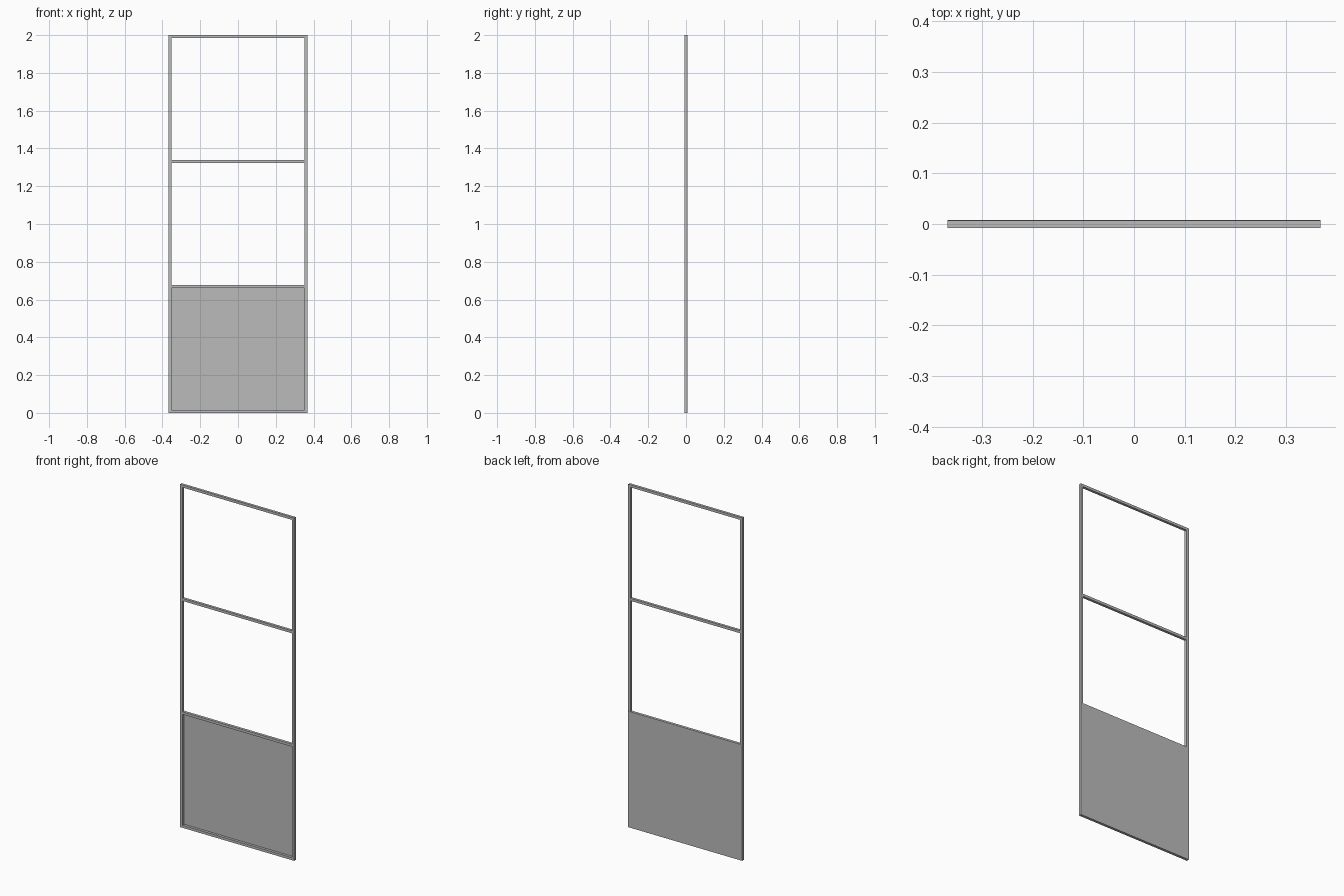
import bpy

if "Cube" in bpy.data.objects:
    bpy.data.objects.remove(bpy.data.objects["Cube"])

H, HALF_W = 2.0, 0.368      # overall height and half width
T = 0.015                   # square bar thickness
SHEET = 0.001               # thickness of the rear sheet
Y_FRONT = -(T + SHEET) / 2
Y_BACK = Y_FRONT + T

# Dark grey metal
metal = bpy.data.materials.new("dark_grey_metal")
metal.diffuse_color = (0.5, 0.5, 0.5, 1)
metal.use_nodes = True
metal.node_tree.nodes["Principled BSDF"].inputs["Base Color"].default_value = metal.diffuse_color


def box(name, lo, hi):
    bpy.ops.mesh.primitive_cube_add(
        size=1, location=[(a + b) / 2 for a, b in zip(lo, hi)])
    ob = bpy.context.object
    ob.name = name
    ob.scale = [b - a for a, b in zip(lo, hi)]
    bpy.ops.object.transform_apply(location=False, rotation=False, scale=True)
    ob.data.materials.append(metal)
    return ob


# Full-height uprights
box("left_upright", (-HALF_W, Y_FRONT, 0), (-HALF_W + T, Y_BACK, H))
box("right_upright", (HALF_W - T, Y_FRONT, 0), (HALF_W, Y_BACK, H))

# Four evenly spaced rails between the uprights
step = (H - T) / 3
for i, name in enumerate(("bottom", "lower", "upper", "top")):
    z = i * step
    box(name + "_rail", (-HALF_W + T, Y_FRONT, z), (HALF_W - T, Y_BACK, z + T))

# Sheet fixed to the back of the lowest bay
box("lower_panel", (-HALF_W, Y_BACK, 0), (HALF_W, Y_BACK + SHEET, step + T))
